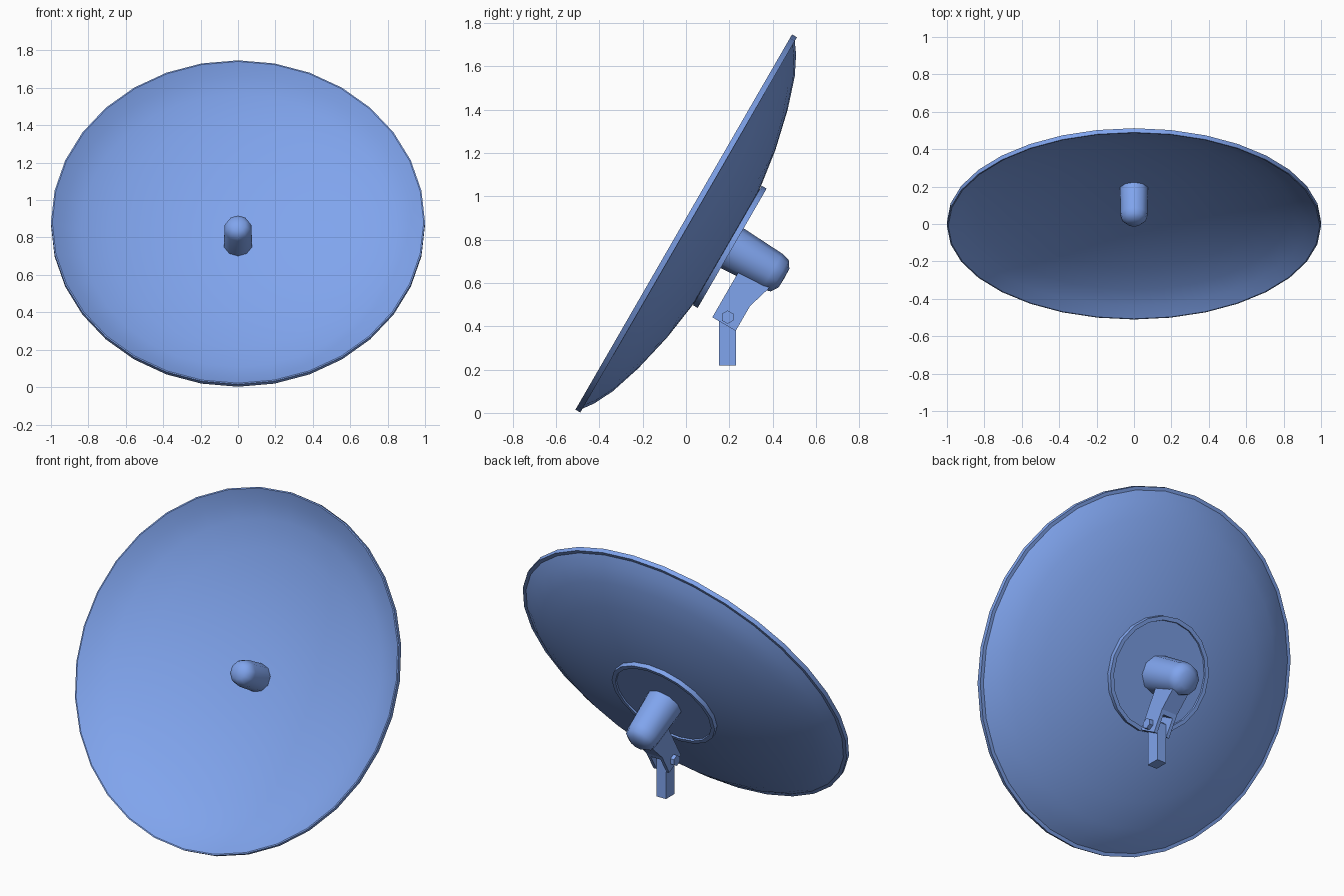
import bpy, bmesh, math
from mathutils import Matrix

if "Cube" in bpy.data.objects:
    bpy.data.objects.remove(bpy.data.objects["Cube"])

# Dish frame: local z points out of the dish mouth, local y runs up the dish
TILT = Matrix.Translation((0, 0, 0.875)) @ Matrix.Rotation(math.radians(60), 4, 'X')

blue = bpy.data.materials.new("blue_paint")
blue.diffuse_color = (.216, .373, .85, 1)
blue.use_nodes = True
blue.node_tree.nodes["Principled BSDF"].inputs["Base Color"].default_value = blue.diffuse_color


def finish(name, bm, matrix, smooth=0):
    bmesh.ops.remove_doubles(bm, verts=bm.verts, dist=1e-5)
    bmesh.ops.recalc_face_normals(bm, faces=bm.faces)
    bm.transform(matrix)
    me = bpy.data.meshes.new(name)
    bm.to_mesh(me)
    bm.free()
    me.materials.append(blue)
    ob = bpy.data.objects.new(name, me)
    bpy.context.collection.objects.link(ob)
    if smooth:
        bpy.ops.object.select_all(action='DESELECT')
        ob.select_set(True)
        bpy.context.view_layer.objects.active = ob
        bpy.ops.object.shade_smooth_by_angle(angle=math.radians(smooth))
    return ob


def lathe(name, profile, sides, matrix, smooth):
    """Spin (radius, depth) points about z; depth runs backwards (-z)."""
    bm = bmesh.new()
    vs = [bm.verts.new((0, r, -d)) for r, d in profile]
    es = [bm.edges.new(p) for p in zip(vs, vs[1:])]
    bmesh.ops.spin(bm, geom=vs + es, cent=(0, 0, 0), axis=(0, 0, 1),
                   angle=math.tau, steps=sides, use_merge=False)
    return finish(name, bm, matrix, smooth)


def plate(name, outline, x0, x1, matrix):
    """Extrude a (y, z) outline from x0 to x1."""
    bm = bmesh.new()
    f = bm.faces.new([bm.verts.new((x0, y, z)) for y, z in outline])
    g = bmesh.ops.extrude_face_region(bm, geom=[f])['geom']
    bmesh.ops.translate(bm, vec=(x1 - x0, 0, 0),
                        verts=[v for v in g if isinstance(v, bmesh.types.BMVert)])
    return finish(name, bm, matrix)


# Reflector bowl with a thin rim band
bowl = [(0, .23), (.17, .226), (.32, .214), (.5, .188), (.69, .144), (.84, .095), (.93, .05)]
back = bowl + [(.98, .014), (1, .014), (1, -.012), (.993, -.012)]
front = [(r, d - .016) for r, d in reversed(bowl)]
lathe("dish", back + front, 32, TILT, 30)

# Feed horn at the centre of the bowl
lathe("feed_horn", [(0, .225), (.0787, .225), (.075, .06), (.066, .03), (.042, .008), (0, .002)], 10, TILT, 60)

# Mounting plate with raised lip behind the dish
hub = TILT @ Matrix.Translation((0, .007, 0))
lathe("mounting_plate", [(0, .216), (.318, .216), (.318, .242), (.295, .242), (.293, .233), (0, .233)], 20, hub, 40)

# Motor housing with rounded end
lathe("motor_housing", [(0, .225), (.107, .225), (.094, .455), (.084, .495), (.05, .518), (0, .52)], 10, hub, 60)

# Tilt arm: solid upper block splitting into two fork plates
arm = [(-.322, -.322), (-.04, -.322), (-.04, -.48), (-.08, -.48), (-.19, -.447), (-.322, -.447)]
block = [(-.215, -.322), (-.04, -.322), (-.04, -.48), (-.08, -.48), (-.19, -.447), (-.215, -.447)]
plate("tilt_arm", block, -.032, .032, hub)
for side, s in (("left", -1), ("right", 1)):
    plate("fork_" + side, arm, s * .032, s * .052, hub)

# Support post between the fork plates
plate("post", [(.152, .218), (.231, .218), (.231, .455), (.21, .475), (.176, .475), (.152, .455)], -.031, .031, Matrix())

# Hexagonal pivot bolt
hexagon = [(.192 + .031 * math.sin(i * math.pi / 3), .442 + .031 * math.cos(i * math.pi / 3)) for i in range(6)]
plate("pivot_bolt", hexagon, -.075, .075, Matrix())
